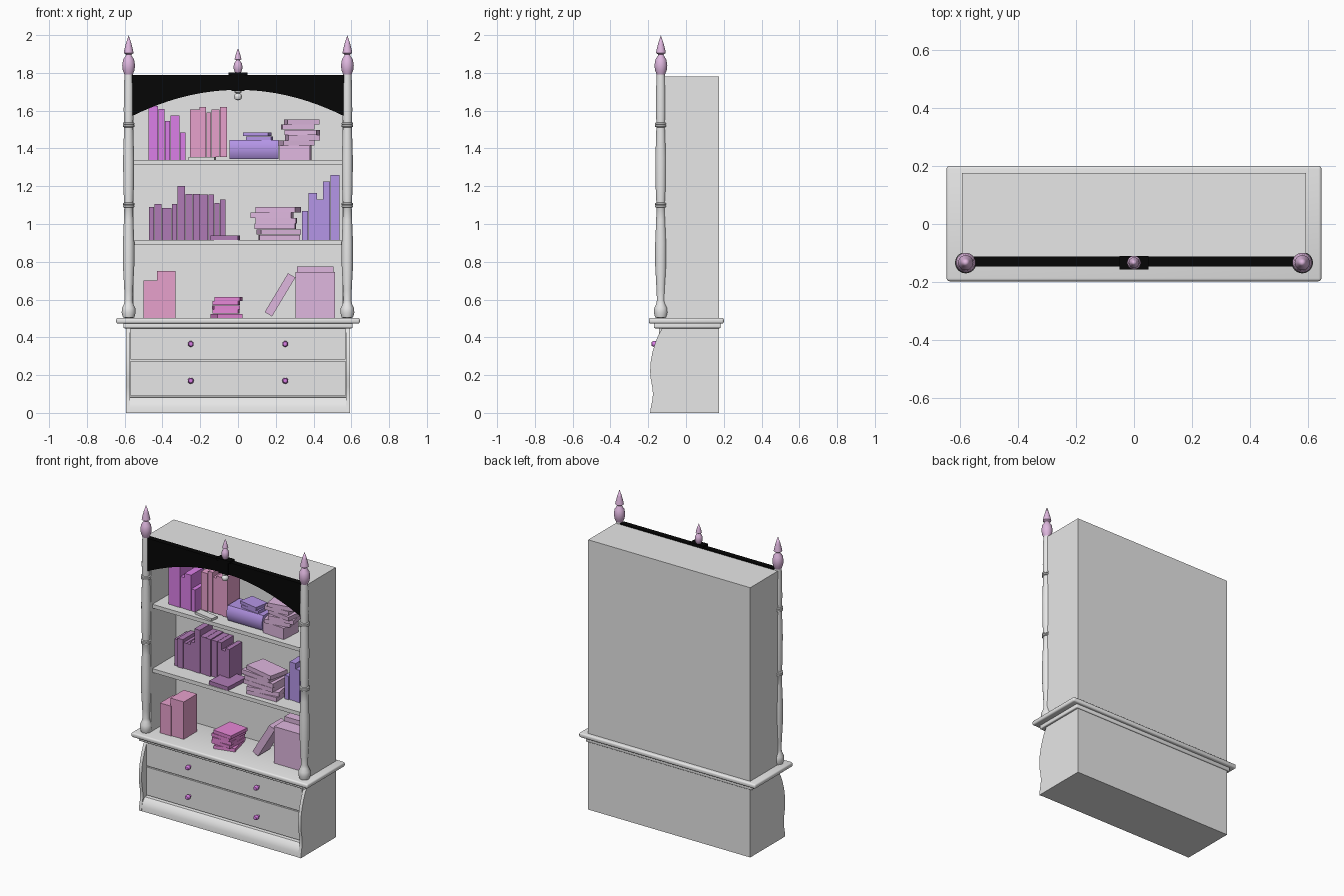
import bpy, bmesh, math, random
from mathutils import Matrix, Vector

random.seed(4)
if "Cube" in bpy.data.objects:
    bpy.data.objects.remove(bpy.data.objects["Cube"])


def srgb(r, g, b):
    return tuple((c / 255) ** 2.2 for c in (r, g, b)) + (1,)


def material(name, colour):
    m = bpy.data.materials.new(name)
    m.use_nodes = True
    m.diffuse_color = colour
    m.node_tree.nodes["Principled BSDF"].inputs["Base Color"].default_value = colour
    return m


grey = material("pale grey paint", srgb(230, 230, 230))
black = material("black", srgb(14, 14, 14))
purple = material("bright purple", srgb(225, 130, 238))
pink = material("pink", srgb(240, 166, 212))
plum = material("dark plum", srgb(174, 122, 180))
violet = material("violet", srgb(196, 162, 252))
mauve = material("mauve", srgb(222, 182, 222))
magenta = material("magenta", srgb(230, 134, 214))


def finish(name, bm, mat, smooth=False):
    bmesh.ops.recalc_face_normals(bm, faces=bm.faces)
    me = bpy.data.meshes.new(name)
    bm.to_mesh(me)
    bm.free()
    ob = bpy.data.objects.new(name, me)
    bpy.context.scene.collection.objects.link(ob)
    me.materials.append(mat)
    if smooth:
        bpy.ops.object.select_all(action='DESELECT')
        ob.select_set(True)
        bpy.context.view_layer.objects.active = ob
        bpy.ops.object.shade_smooth_by_angle(angle=math.radians(40))
    return ob


def box(name, mat, x, y, z, turn=0, lean=0, bevel=0):
    """Box from (low, high) ranges, turned about z and leaned about y at its centre."""
    bm = bmesh.new()
    bmesh.ops.create_cube(bm, size=1)
    size = [r[1] - r[0] for r in (x, y, z)]
    mid = Vector([(r[0] + r[1]) / 2 for r in (x, y, z)])
    bmesh.ops.scale(bm, vec=size, verts=bm.verts)
    if bevel:
        bmesh.ops.bevel(bm, geom=bm.edges[:], offset=bevel, segments=3, profile=0.5, affect='EDGES')
    spin = Matrix.Rotation(math.radians(turn), 4, 'Z') @ Matrix.Rotation(math.radians(lean), 4, 'Y')
    bmesh.ops.transform(bm, matrix=Matrix.Translation(mid) @ spin, verts=bm.verts)
    return finish(name, bm, mat, bevel > 0)


def prism(name, mat, points, axis, lo, hi, smooth=False):
    """Extrude a 2D outline along the x or y axis."""
    bm = bmesh.new()
    place = (lambda a, b: (lo, a, b)) if axis == 'x' else (lambda a, b: (a, lo, b))
    face = bm.faces.new([bm.verts.new(place(a, b)) for a, b in points])
    out = bmesh.ops.extrude_face_region(bm, geom=[face])
    move = (hi - lo, 0, 0) if axis == 'x' else (0, hi - lo, 0)
    bmesh.ops.translate(bm, vec=move, verts=[v for v in out["geom"] if isinstance(v, bmesh.types.BMVert)])
    return finish(name, bm, mat, smooth)


def lathe(name, mat, profile, at, forward=False, steps=24):
    """Spin (radius, height) points round z, or round -y when forward."""
    bm = bmesh.new()
    verts = [bm.verts.new((r, 0, h)) for r, h in profile]
    edges = [bm.edges.new(p) for p in zip(verts, verts[1:])]
    bmesh.ops.spin(bm, geom=verts + edges, cent=(0, 0, 0), axis=(0, 0, 1),
                   angle=math.tau, steps=steps, use_duplicate=False)
    bmesh.ops.remove_doubles(bm, verts=bm.verts, dist=0.0003)
    turn = Matrix.Rotation(math.pi / 2 if forward else 0, 4, 'X')
    bmesh.ops.transform(bm, matrix=Matrix.Translation(at) @ turn, verts=bm.verts)
    return finish(name, bm, mat, True)


# Chest: body, curved side panels, flared plinth, drawers and knobs
BACK = 0.175
box("chest_body", grey, (-0.575, 0.575), (-0.13, BACK), (0, 0.45))
curve = [(-0.19, 0), (-0.186, 0.03), (-0.178, 0.07), (-0.175, 0.1), (-0.179, 0.14), (-0.187, 0.18),
         (-0.19, 0.22), (-0.187, 0.27), (-0.178, 0.32), (-0.163, 0.37), (-0.147, 0.41), (-0.125, 0.45)]
for side, x in (("right", -0.592), ("left", 0.572)):
    prism(side + "_chest_panel", grey, curve + [(BACK, 0.45), (BACK, 0)], 'x', x, x + 0.02, True)
prism("plinth", grey, [(-0.188, 0), (-0.186, 0.03), (-0.176, 0.06), (-0.155, 0.082), (-0.12, 0.085), (-0.12, 0)],
      'x', -0.572, 0.572, True)
for i, z in enumerate(((0.09, 0.275), (0.283, 0.448))):
    box(f"drawer_{i}", grey, (-0.568, 0.568), (-0.142, -0.12), z)
    for x in (-0.25, 0.25):
        lathe("drawer_knob", purple, [(0, 0), (0.008, 0), (0.008, 0.012), (0.015, 0.018), (0.016, 0.028),
                                      (0.011, 0.039), (0, 0.042)], (x, -0.142, (0.17, 0.365)[i]), True, 12)

# Counter top
box("counter_moulding", grey, (-0.607, 0.607), (-0.17, 0.183), (0.448, 0.475), bevel=0.006)
box("counter_slab", grey, (-0.645, 0.645), (-0.197, 0.2), (0.473, 0.503), bevel=0.01)

# Upper bookcase
FRONT = -0.12
for side, x in (("right", (-0.592, -0.552)), ("left", (0.552, 0.592))):
    box(side + "_bookcase_side", grey, x, (FRONT, BACK), (0.5, 1.782))
box("bookcase_back", grey, (-0.56, 0.56), (0.14, BACK), (0.5, 1.782))
box("bookcase_top", grey, (-0.56, 0.56), (FRONT, BACK), (1.75, 1.782))
for name, z in (("lower_shelf", 0.915), ("upper_shelf", 1.34)):
    box(name, grey, (-0.56, 0.56), (-0.105, 0.15), (z - 0.025, z))

# Arched valance with centre block and pendant
steps = [i / 12 for i in range(-12, 13)]
arch = [(0.56 * t, 1.71 - 0.138 * t * t) for t in steps]
prism("arched_valance", black, arch + [(0.56, 1.79), (-0.56, 1.79)], 'y', -0.147, -0.112)
box("centre_block", black, (-0.035, 0.035), (-0.153, -0.112), (1.705, 1.79))
box("centre_cap", black, (-0.05, 0.05), (-0.156, -0.11), (1.785, 1.802))
lathe("pendant", grey, [(0, 1.71), (0.018, 1.708), (0.018, 1.698), (0.009, 1.692), (0.019, 1.684), (0.022, 1.674),
                        (0.016, 1.66), (0, 1.654)], (0, -0.135, 0))

# Turned posts and finials
post = [(0, 0.5), (0.03, 0.505), (0.037, 0.53), (0.035, 0.555), (0.025, 0.577), (0.021, 0.595), (0.023, 0.65),
        (0.03, 0.78), (0.03, 0.9), (0.025, 1.02), (0.023, 1.085)]
for ring in (1.1, 1.525):
    post += [(0.024, ring - 0.013), (0.031, ring - 0.01), (0.031, ring - 0.002), (0.027, ring),
             (0.031, ring + 0.002), (0.031, ring + 0.01), (0.024, ring + 0.013)]
    if ring < 1.5:
        post += [(0.028, 1.2), (0.029, 1.35), (0.025, 1.48)]
post += [(0.026, 1.6), (0.025, 1.72), (0.022, 1.792), (0, 1.792)]
finial = [(0, 0), (0.021, 0), (0.031, 0.025), (0.034, 0.052), (0.029, 0.082), (0.016, 0.102), (0.014, 0.108),
          (0.026, 0.116), (0.024, 0.128), (0.014, 0.168), (0, 0.211)]
for side, x in (("right", -0.579), ("left", 0.579)):
    lathe(side + "_post", grey, post, (x, -0.133, 0))
    lathe(side + "_finial", mauve, finial, (x, -0.133, 1.789))
lathe("centre_finial", mauve, [(r * 0.7, h * 0.62) for r, h in finial], (0, -0.133, 1.8))


def book_row(name, mat, x, y, z, books):
    """Upright books given as (width, height), standing side by side."""
    for i, (w, h) in enumerate(books):
        box(f"{name}_{i}", mat, (x, x + w - 0.002), (y + random.uniform(0, 0.01), y + 0.135), (z, z + h))
        x += w


def book_stack(name, mat, x, y, z, count, spread):
    """Flat books piled with small random turns."""
    step = (z[1] - z[0]) / count
    for i in range(count):
        s = random.uniform(-spread, spread) / 2
        box(f"{name}_{i}", mat, (x[0] + s, x[1] + s), y, (z[0] + i * step, z[0] + (i + 0.96) * step),
            random.uniform(-14, 14))


# Upper shelf books
book_row("purple_book", purple, -0.475, -0.05, 1.34,
         [(0.053, 0.285), (0.035, 0.27), (0.03, 0.205), (0.05, 0.235), (0.03, 0.145)])
book_row("pink_book", pink, -0.253, -0.03, 1.355,
         [(0.05, 0.25), (0.035, 0.265), (0.027, 0.235), (0.046, 0.25), (0.038, 0.265)])
box("open_book", grey, (-0.26, -0.12), (-0.085, -0.035), (1.34, 1.355), -10)
prism("lying_violet_book", violet, [(-0.04, 1.345), (-0.052, 1.365), (-0.056, 1.395), (-0.052, 1.425),
                                    (-0.04, 1.445), (0.08, 1.445), (0.08, 1.345)], 'x', -0.045, 0.215, True)
book_stack("thin_violet_book", violet, (0.045, 0.18), (-0.03, 0.07), (1.445, 1.485), 2, 0.03)
box("mauve_case", mauve, (0.225, 0.385), (-0.06, 0.08), (1.34, 1.415), -4)
book_stack("mauve_pile", mauve, (0.24, 0.41), (-0.055, 0.065), (1.415, 1.555), 5, 0.05)

# Lower shelf books
book_row("plum_book", plum, -0.472, 0, 0.915,
         [(0.03, 0.175), (0.04, 0.19), (0.022, 0.17), (0.03, 0.17), (0.03, 0.19), (0.042, 0.285), (0.04, 0.245),
          (0.038, 0.245), (0.043, 0.24), (0.032, 0.24), (0.03, 0.195), (0.032, 0.215)])
box("lying_plum_book", plum, (-0.14, 0.005), (-0.1, 0.08), (0.915, 0.94), -3)
book_stack("mauve_stack", mauve, (0.09, 0.305), (-0.07, 0.065), (0.915, 1.09), 6, 0.05)
book_row("violet_book", violet, 0.34, 0, 0.915,
         [(0.032, 0.155), (0.047, 0.25), (0.032, 0.215), (0.038, 0.31), (0.051, 0.345)])

# Counter books
box("pink_short_book", pink, (-0.5, -0.42), (-0.1, 0.04), (0.503, 0.7))
box("pink_tall_book", pink, (-0.428, -0.33), (-0.095, 0.045), (0.503, 0.75))
book_stack("magenta_stack", magenta, (-0.125, 0.012), (-0.085, 0.07), (0.503, 0.615), 5, 0.025)
box("leaning_book", mauve, (0.2, 0.245), (-0.05, 0.075), (0.505, 0.745), lean=31)
box("mauve_tall_book", mauve, (0.305, 0.513), (-0.06, 0.04), (0.503, 0.745))
box("mauve_rear_book", mauve, (0.312, 0.505), (0.04, 0.1), (0.503, 0.775))
